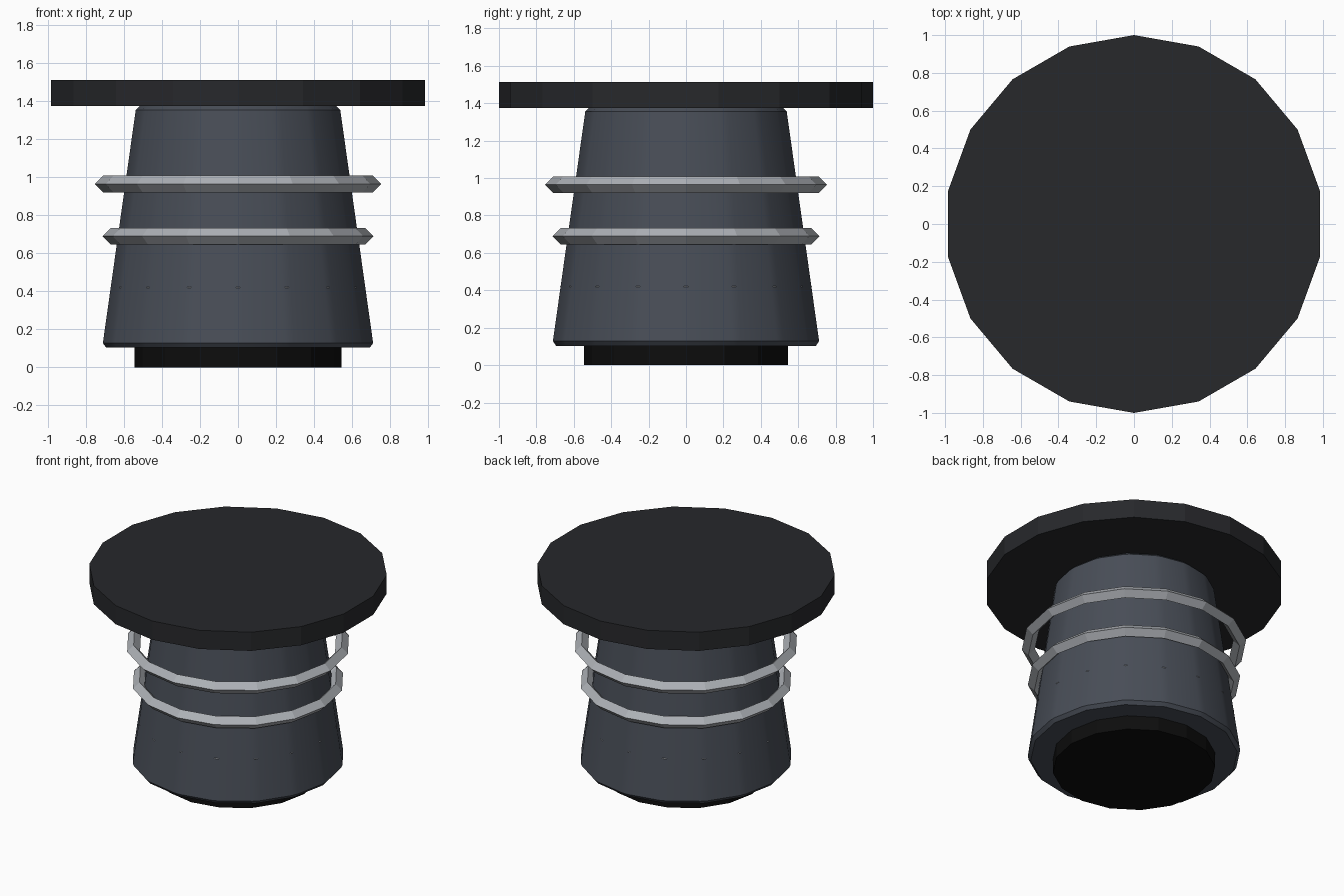
import bpy
import math

if "Cube" in bpy.data.objects:
    bpy.data.objects.remove(bpy.data.objects["Cube"])


def material(name, rgb):
    mat = bpy.data.materials.new(name)
    mat.diffuse_color = (*rgb, 1.0)
    mat.use_nodes = True
    mat.node_tree.nodes["Principled BSDF"].inputs["Base Color"].default_value = mat.diffuse_color
    return mat


def finish(name, mat):
    obj = bpy.context.object
    obj.name = name
    obj.data.materials.append(mat)
    return obj


def drum(name, sides, r_bottom, r_top, z0, z1, mat):
    bpy.ops.mesh.primitive_cone_add(vertices=sides, radius1=r_bottom, radius2=r_top,
                                    depth=z1 - z0, location=(0, 0, (z0 + z1) / 2))
    return finish(name, mat)


black = material("black_rubber", (0.004, 0.004, 0.004))
slate = material("slate", (0.065, 0.075, 0.095))
dark = material("dark_top", (0.02, 0.021, 0.024))
steel = material("steel", (0.42, 0.44, 0.47))

# Foot and top disc
drum("foot", 16, 0.545, 0.545, 0.0, 0.11, black)
drum("top_disc", 18, 1.0, 1.0, 1.375, 1.513, dark)

# Tapered body with every edge chamfered
body = drum("body", 16, 0.72, 0.54, 0.103, 1.38, slate)
bevel = body.modifiers.new("chamfer", "BEVEL")
bevel.width = 0.025
bevel.segments = 1
bevel.limit_method = 'NONE'
bpy.ops.object.modifier_apply(modifier="chamfer")
bpy.ops.object.shade_smooth_by_angle(angle=math.radians(30))

# Diamond-section bands; the lowest only shows at the body's chamfered corners
for name, radius, z in (("lower_band", 0.63, 0.42),
                        ("middle_band", 0.67, 0.69),
                        ("upper_band", 0.71, 0.965)):
    bpy.ops.mesh.primitive_torus_add(major_segments=16, minor_segments=4,
                                     major_radius=radius, minor_radius=0.044,
                                     location=(0, 0, z))
    finish(name, steel)
